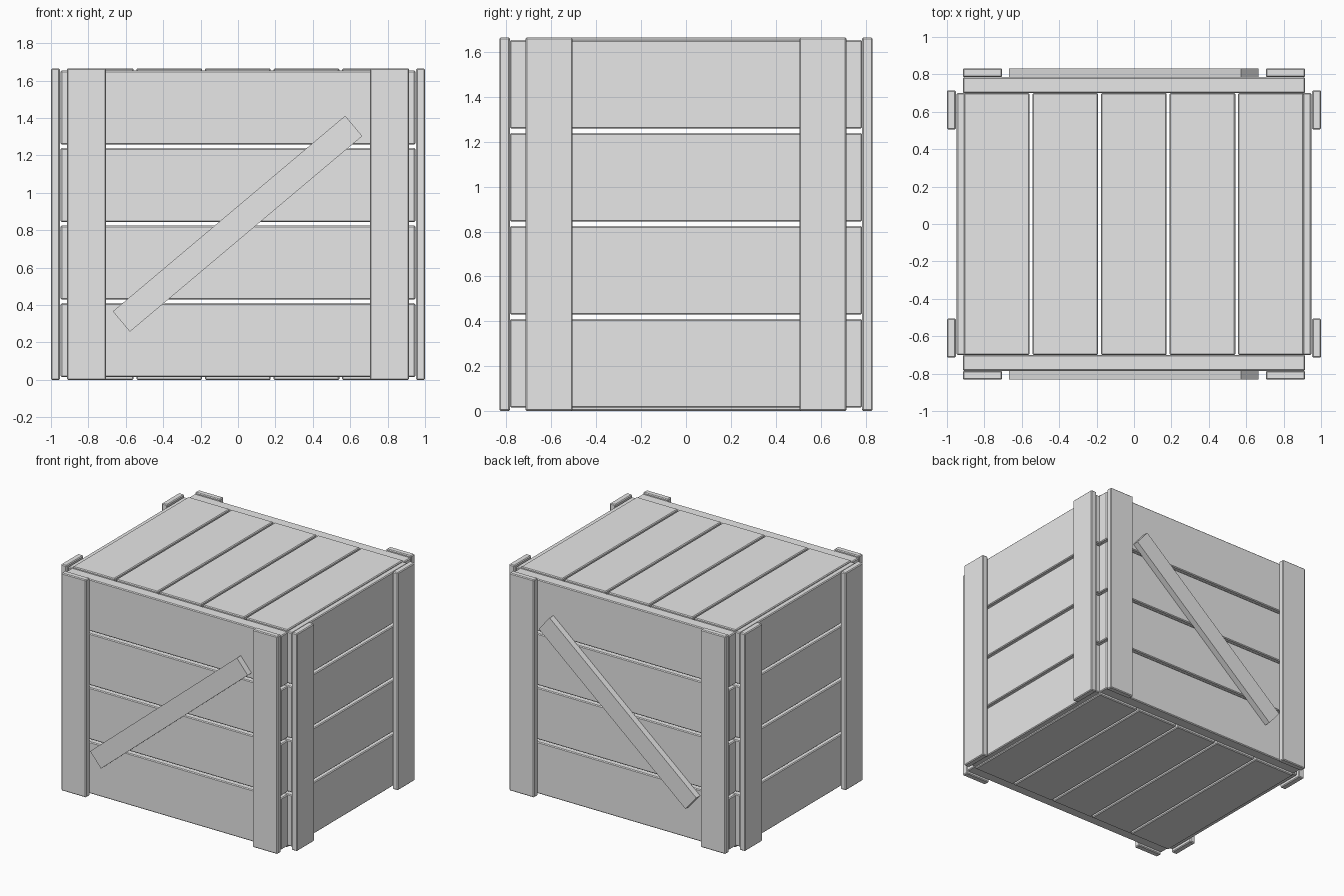
import bpy
import math

if "Cube" in bpy.data.objects:
    bpy.data.objects.remove(bpy.data.objects["Cube"])

wood = bpy.data.materials.new("plain_grey")
wood.diffuse_color = (0.8, 0.8, 0.8, 1)
wood.use_nodes = True
wood.node_tree.nodes["Principled BSDF"].inputs["Base Color"].default_value = wood.diffuse_color


def board(name, x, y, z, tilt=0.0, bevel=0.006):
    """Box board spanning the given (min, max) ranges, tilted about y."""
    spans = (x, y, z)
    bpy.ops.mesh.primitive_cube_add(size=1, location=[(a + b) / 2 for a, b in spans])
    ob = bpy.context.object
    ob.name = name
    ob.scale = [b - a for a, b in spans]
    bpy.ops.object.transform_apply(location=False, rotation=False, scale=True)
    ob.rotation_euler.y = tilt
    ob.data.materials.append(wood)
    if bevel:
        mod = ob.modifiers.new("worn_edge", 'BEVEL')
        mod.width = bevel
        mod.segments = 1
    return ob


def span(sign, a, b):
    return tuple(sorted((sign * a, sign * b)))


H = 1.665

# Lid and floor slats running front to back
for i in range(5):
    x0 = -0.91 + i * 0.3665
    board("lid_slat", (x0, x0 + 0.352), (-0.70, 0.70), (H - 0.08, H))
    board("floor_slat", (x0, x0 + 0.352), (-0.70, 0.70), (0, 0.08))

# Horizontal wall planks
for i in range(4):
    z = (0.015 + i * 0.4145, 0.015 + i * 0.4145 + 0.395)
    for s in (-1, 1):
        board("long_wall_plank", (-0.915, 0.915), span(s, 0.70, 0.785), z)
        board("side_wall_plank", span(s, 0.867, 0.948), (-0.70, 0.70), z)

# Corner posts on all four walls
for s in (-1, 1):
    for t in (-1, 1):
        board("long_wall_post", span(s, 0.705, 0.915), span(t, 0.785, 0.832), (0, H))
        board("side_wall_post", span(s, 0.953, 1.0), span(t, 0.505, 0.715), (0, H))

# Diagonal braces on front and back
for s in (-1, 1):
    board("diagonal_brace", (-0.8145, 0.8095), span(s, 0.785, 0.832),
          (0.835 - 0.071, 0.835 + 0.071), tilt=-math.radians(40.1), bevel=0)
